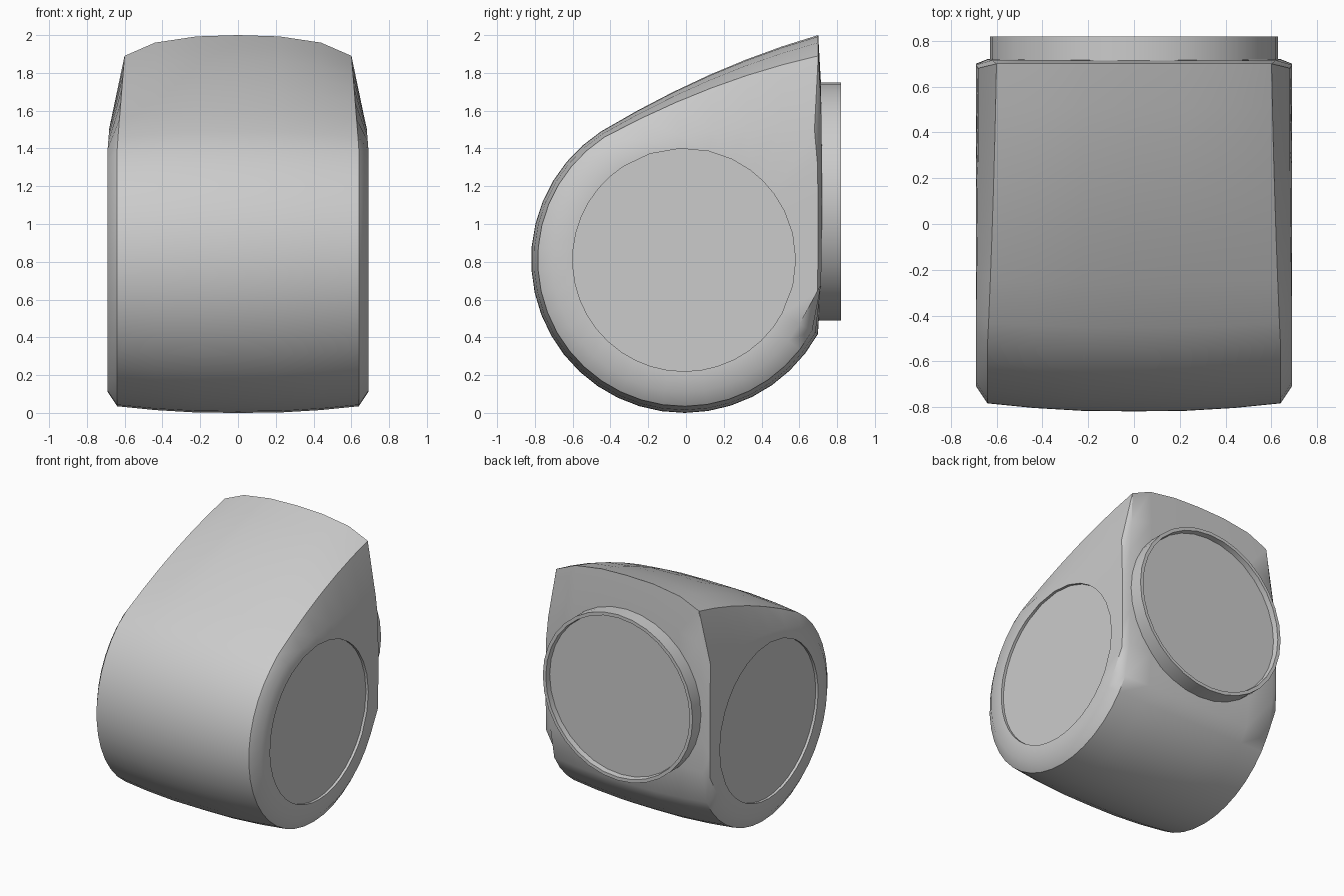
import bpy, bmesh
from math import sin, cos, radians, atan2, pi

cube = bpy.data.objects.get("Cube")
if cube:
    bpy.data.objects.remove(cube)

grey = bpy.data.materials.new("plain grey")
grey.use_nodes = True
grey.diffuse_color = (0.6, 0.6, 0.6, 1)
grey.node_tree.nodes["Principled BSDF"].inputs["Base Color"].default_value = (0.6, 0.6, 0.6, 1)

CY, CZ = -0.01, 0.81          # centre of the round part of the body


def finish(name, bm, angle):
    bmesh.ops.recalc_face_normals(bm, faces=bm.faces)
    mesh = bpy.data.meshes.new(name)
    bm.to_mesh(mesh)
    bm.free()
    mesh.materials.append(grey)
    obj = bpy.data.objects.new(name, mesh)
    bpy.context.collection.objects.link(obj)
    bpy.ops.object.select_all(action='DESELECT')
    obj.select_set(True)
    bpy.context.view_layer.objects.active = obj
    bpy.ops.object.shade_smooth_by_angle(angle=radians(angle))
    return obj


def loft(bm, rings):
    """Skin a list of closed rings and cap both ends."""
    loops = [[bm.verts.new(p) for p in ring] for ring in rings]
    for a, b in zip(loops, loops[1:]):
        for i in range(len(a)):
            j = (i + 1) % len(a)
            bm.faces.new((a[i], a[j], b[j], b[i]))
    bm.faces.new(loops[0])
    bm.faces.new(loops[-1])


def profile(r, apex, back):
    """Teardrop outline in y, z: round belly, sloping top, upright back."""
    pts = []
    for i in range(25):
        a = radians(-29 - 208 * i / 24)
        pts.append((min(CY + r * cos(a), back), CZ + r * sin(a)))
    (y0, z0), (yb, zb) = pts[-1], pts[0]
    for i in range(1, 7):
        t = i / 6
        pts.append((y0 + (back - 0.01 - y0) * t,
                    z0 + (apex - z0) * t + 0.18 * t * (1 - t)))
    for i in range(1, 6):
        t = i / 6
        pts.append((back + 0.01 * sin(pi * t), apex + (zb - apex) * t))
    return pts


# Body: half stations (x, belly radius, apex height, back depth), mirrored
stations = [(0, 0.81, 2.0, 0.71), (0.22, 0.808, 1.993, 0.71),
            (0.44, 0.795, 1.96, 0.71), (0.64, 0.775, 1.89, 0.71),
            (0.69, 0.70, 1.5, 0.69)]


def body_ring(side, x, r, apex, back):
    ring = []
    for y, z in profile(r, apex, back):
        taper = 0.04 * max(0, z - 1.4) / 0.5 * (x > 0.6)
        ring.append((side * (x - taper), y, z))
    return ring


def recess_ring(side, x):
    ring = []
    for y, z in profile(*stations[-1][1:]):
        a = atan2(z - CZ, y - CY)
        ring.append((side * x, CY + 0.59 * cos(a), CZ + 0.59 * sin(a)))
    return ring


def half(side):
    rings = [body_ring(side, *s) for s in stations]
    return rings + [recess_ring(side, 0.69), recess_ring(side, 0.67)]


bm = bmesh.new()
loft(bm, half(-1)[::-1] + half(1)[1:])
finish("body", bm, 38)

# Round collar on the back with a shallow recessed disc
bm = bmesh.new()
collar = [(0.63, 0.68), (0.63, 0.82), (0.605, 0.82), (0.60, 0.78)]
loft(bm, [[(r * cos(2 * pi * i / 32), y, 1.12 + r * sin(2 * pi * i / 32))
           for i in range(32)] for r, y in collar])
finish("back_collar", bm, 30)
